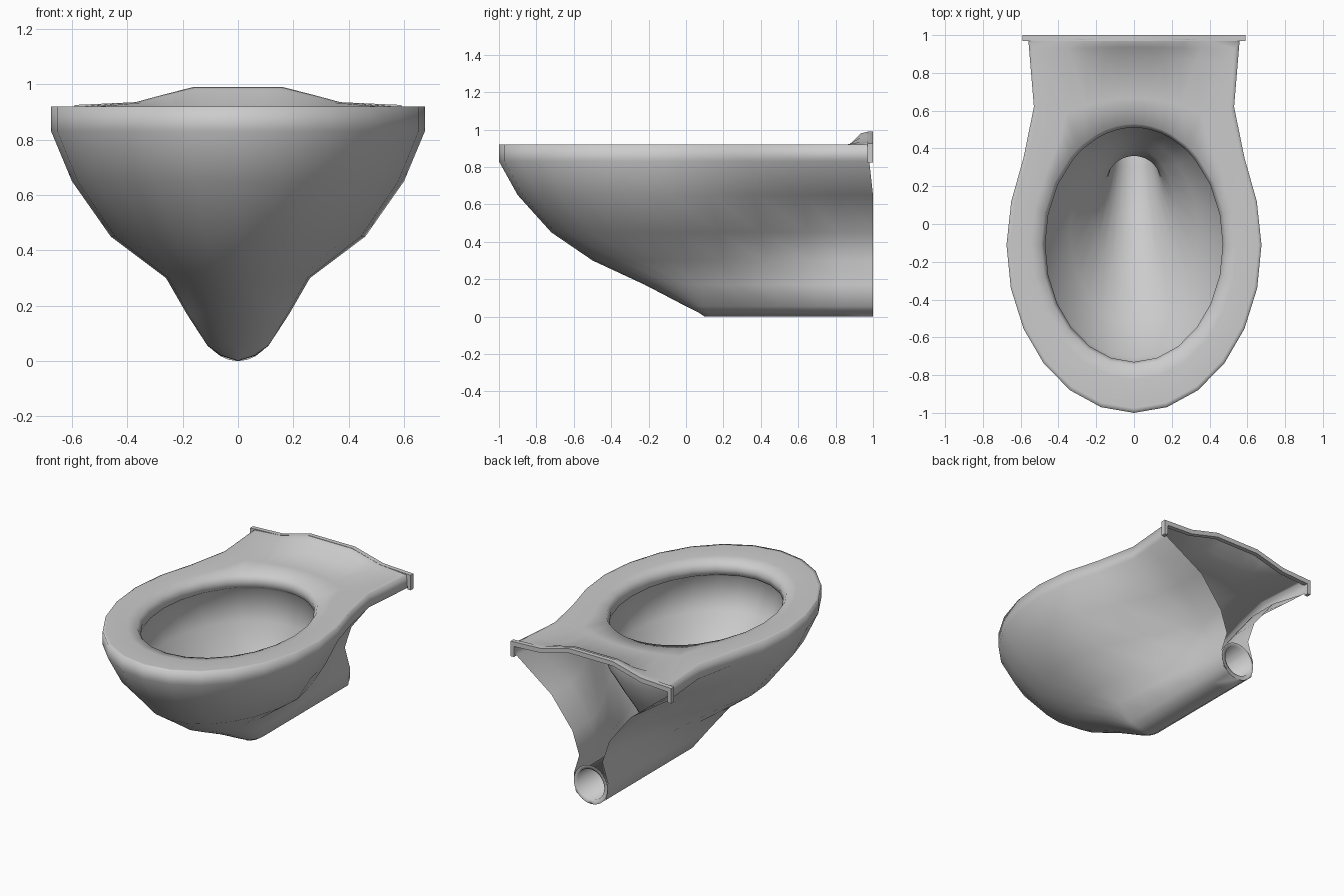
import bpy, bmesh
from math import sin, cos, pi, atan2, radians

if "Cube" in bpy.data.objects:
    bpy.data.objects.remove(bpy.data.objects["Cube"])

CY = -0.11   # centre of the oval opening


def loft(bm, rows):
    """Skin a list of equally long point rows."""
    grid = [[bm.verts.new(p) for p in r] for r in rows]
    for a, b in zip(grid, grid[1:]):
        for i in range(len(a) - 1):
            bm.faces.new((a[i], a[i + 1], b[i + 1], b[i]))


def finish(bm, name, angle, up=False):
    """Weld, orient, mirror over x and smooth."""
    bmesh.ops.remove_doubles(bm, verts=bm.verts, dist=0.0005)
    bmesh.ops.dissolve_degenerate(bm, dist=0.0001, edges=bm.edges)
    bmesh.ops.recalc_face_normals(bm, faces=bm.faces)
    if up:
        top = max(bm.faces, key=lambda f: abs(f.normal.z) * f.calc_center_median().z)
        if top.normal.z < 0:
            bmesh.ops.reverse_faces(bm, faces=bm.faces)
    me = bpy.data.meshes.new(name)
    bm.to_mesh(me)
    bm.free()
    ob = bpy.data.objects.new(name, me)
    bpy.context.collection.objects.link(ob)
    m = ob.modifiers.new("mirror", 'MIRROR')
    m.use_clip = True
    m.merge_threshold = 0.001
    bpy.ops.object.select_all(action='DESELECT')
    bpy.context.view_layer.objects.active = ob
    ob.select_set(True)
    bpy.ops.object.modifier_apply(modifier=m.name)
    bpy.ops.object.shade_smooth_by_angle(angle=radians(angle))
    return ob


def quarter(yf, w, yw):
    """Front quarter oval from the nose to the widest point."""
    return [(w * sin(i * pi / 12), yw - (yw - yf) * cos(i * pi / 12)) for i in range(7)]


# Top outline: oval nose, waist, then the rear edge with its raised middle
side = quarter(-1, 0.675, CY) + [(0.65, 0.12), (0.585, 0.35), (0.53, 0.62), (0.545, 0.8), (0.56, 0.98)]
outline = [(x, y, 0.92) for x, y in side]
outline += [(0.37, 0.98, 0.935), (0.27, 0.98, 0.962), (0.16, 0.98, 0.99), (0.08, 0.98, 0.99), (0, 0.98, 0.99)]
angles = [atan2(x / 0.49, -(y - CY) / 0.64) for x, y, z in outline]

bm = bmesh.new()

# Rim and rear deck
rows = []
for f, lift in ((0, 0), (0.3, 0), (0.78, 0), (0.9, 0.85), (1, 1)):
    row = []
    for (x, y, z), t in zip(outline, angles):
        ix, iy = 0.49 * sin(t), CY - 0.64 * cos(t)
        zz = 0.92 + (z - 0.92) * lift - (0.012 if f == 0 else 0)
        row.append((ix + (x - ix) * f, iy + (y - iy) * f, zz))
    rows.append(row)
loft(bm, rows)

# Basin: tilting rings from the opening down into the drain pipe
# (front y, front z, back y, back z, half width)
rings = [(-0.75, 0.908, 0.53, 0.908, 0.49), (-0.73, 0.87, 0.51, 0.87, 0.47),
         (-0.735, 0.83, 0.515, 0.83, 0.475), (-0.81, 0.79, 0.55, 0.80, 0.53),
         (-0.71, 0.60, 0.53, 0.60, 0.47), (-0.52, 0.41, 0.45, 0.45, 0.34),
         (-0.25, 0.25, 0.40, 0.36, 0.22), (0.05, 0.10, 0.36, 0.30, 0.15),
         (0.30, 0.03, 0.38, 0.235, 0.11), (1, 0.03, 1, 0.23, 0.10),
         (1, 0.0, 1, 0.255, 0.125)]
loft(bm, [[(w * sin(t), (yf + yb) / 2 - (yb - yf) / 2 * cos(t),
            (zf + zb) / 2 - (zb - zf) / 2 * cos(t)) for t in angles]
          for yf, zf, yb, zb, w in rings])

# Outer shell: level curves (z, nose y, half width, widest y, rear half width)
rows = [[(x, y, z) for x, y in side] for z in (0.92, 0.83)]
for z, yf, w, yw, wr in ((0.65, -0.9, 0.6, -0.09, 0.29), (0.45, -0.72, 0.46, -0.03, 0.135),
                         (0.3, -0.5, 0.26, 0.0, 0.085), (0.17, -0.22, 0.185, 0.08, 0.125),
                         (0.055, 0.0, 0.11, 0.1, 0.11), (0.02, 0.07, 0.06, 0.12, 0.065),
                         (0.0, 0.1, 0.0, 0.13, 0.0)):
    row = [(x, y, z) for x, y in quarter(yf, w, yw)]
    for f in (0.2, 0.42, 0.66, 0.82, 1):
        s = min(f / 0.85, 1)
        s = s * s * (3 - 2 * s)
        row.append((w + (wr - w) * s, yw + (1 - yw) * f, z))
    rows.append(row)
loft(bm, rows)
finish(bm, "toilet_bowl", 95, up=True)

# Wall lip along the rear edge, with a short tab turned down at each end
bm = bmesh.new()
rows = []
for x, top, low in ((0, 0.99, 0.96), (0.16, 0.99, 0.96), (0.37, 0.935, 0.905),
                    (0.565, 0.926, 0.895), (0.566, 0.926, 0.825), (0.59, 0.925, 0.825)):
    rows.append([(x, 0.97, top), (x, 1, top), (x, 1, low), (x, 0.97, low), (x, 0.97, top)])
loft(bm, rows)
bmesh.ops.remove_doubles(bm, verts=bm.verts, dist=0.0005)
bm.faces.new([v for v in bm.verts if v.co.x > 0.58])
finish(bm, "wall_lip", 40)
